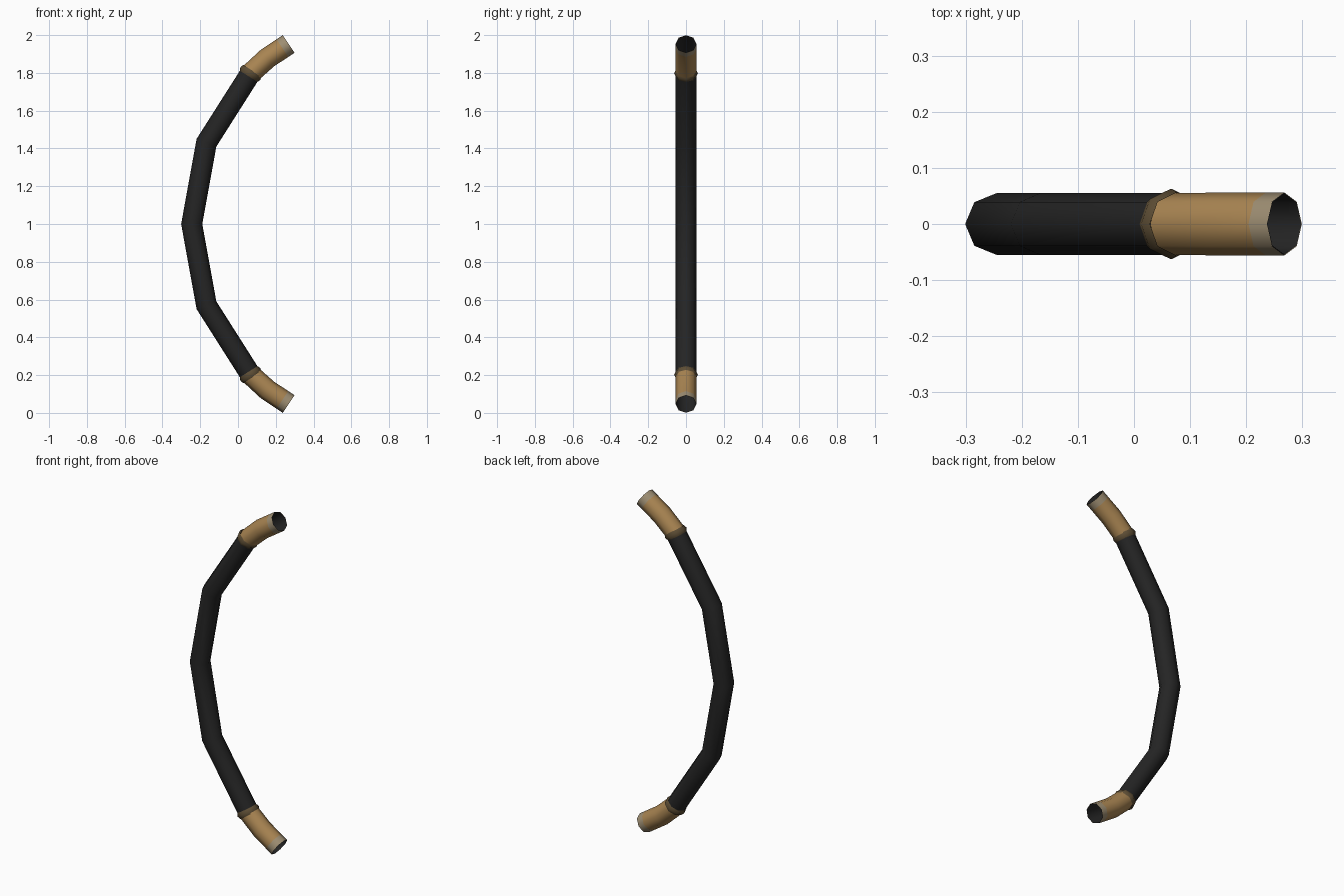
import bpy, bmesh, math
from mathutils import Vector

if "Cube" in bpy.data.objects:
    bpy.data.objects.remove(bpy.data.objects["Cube"])

SIDES = 8


def mat(name, rgb):
    m = bpy.data.materials.new(name)
    m.diffuse_color = (*rgb, 1)
    m.use_nodes = True
    m.node_tree.nodes["Principled BSDF"].inputs["Base Color"].default_value = m.diffuse_color
    return m


BLACK = mat("black rubber", (0.018, 0.018, 0.018))
TAN = mat("tan cover", (0.40, 0.235, 0.085))
WORN = mat("worn grey tan", (0.34, 0.27, 0.17))
DARK = mat("dark brown band", (0.11, 0.075, 0.035))


def sweep(name, path, radii, mats, last_mat=0):
    """Open octagonal tube along an x/z path with mitred joints."""
    pts = [Vector((x, 0, z)) for x, z in path]
    bm = bmesh.new()
    rings = []
    for i, p in enumerate(pts):
        d0 = (p - pts[i - 1]).normalized() if i else None
        d1 = (pts[i + 1] - p).normalized() if i < len(pts) - 1 else None
        d0, d1 = d0 or d1, d1 or d0
        t = (d0 + d1).normalized()
        n = Vector((-t.z, 0, t.x)) / t.dot(d0)      # widen at the mitre
        ring = []
        for k in range(SIDES):
            a = 2 * math.pi * k / SIDES
            ring.append(bm.verts.new(p + radii[i] * (n * math.cos(a) + Vector((0, math.sin(a), 0)))))
        rings.append(ring)
    for i in range(len(rings) - 1):
        for k in range(SIDES):
            j = (k + 1) % SIDES
            f = bm.faces.new((rings[i][k], rings[i][j], rings[i + 1][j], rings[i + 1][k]))
            f.smooth = True
            if i == len(rings) - 2:
                f.material_index = last_mat
    bmesh.ops.recalc_face_normals(bm, faces=bm.faces)
    me = bpy.data.meshes.new(name)
    bm.to_mesh(me)
    bm.free()
    for m in mats:
        me.materials.append(m)
    ob = bpy.data.objects.new(name, me)
    bpy.context.collection.objects.link(ob)
    return ob


def flip(path):
    return [(x, 2 - z) for x, z in path]


# centre line of the upper half
bend, joint, mid, tip = (-0.167, 1.43), (0.066, 1.797), (0.155, 1.878), (0.268, 1.953)
near_tip = (0.235, 1.931)

# long black hose
upper = [bend, joint]
sweep("hose", flip(upper)[::-1] + [(-0.245, 1.0)] + upper, [0.055] * 5, [BLACK])

# covers, linings and collars at both ends
d = (Vector(joint) - Vector(bend)).normalized()
for label, side in (("upper", lambda p: p), ("lower", flip)):
    sweep(label + "_cover", side([joint, mid, near_tip, tip]),
          [0.055, 0.056, 0.056, 0.056], [TAN, WORN], 1)
    sweep(label + "_lining", side([joint, mid, tip]), [0.052, 0.053, 0.0545], [BLACK])
    collar = [tuple(Vector(joint) + d * s) for s in (-0.018, 0.0, 0.018)]
    sweep(label + "_collar", side(collar), [0.055, 0.063, 0.056], [DARK])
